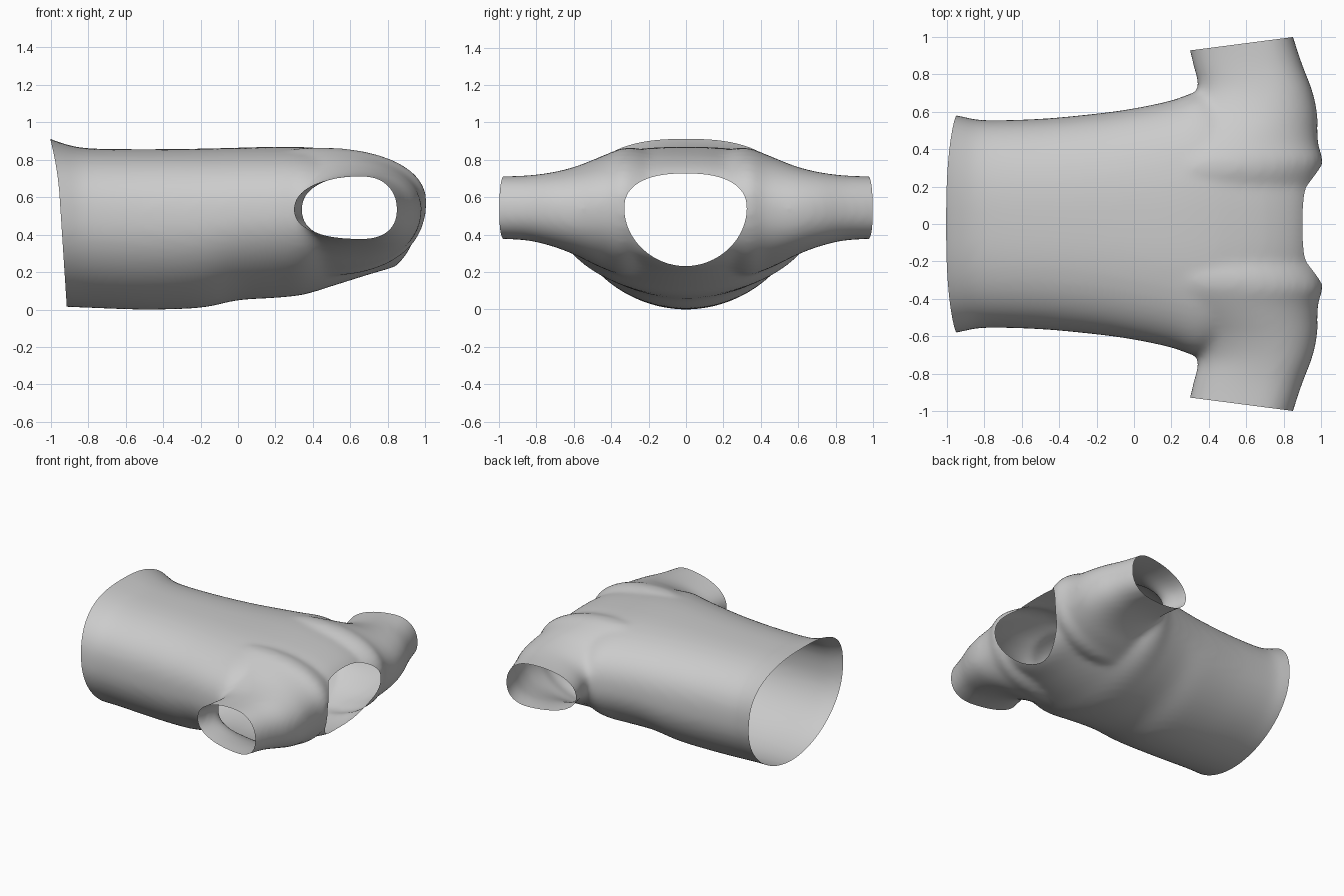
import bpy, bmesh, math
from mathutils import Vector

if "Cube" in bpy.data.objects:
    bpy.data.objects.remove(bpy.data.objects["Cube"])

SIDES = 64


def oval(a0, a1, b0, b1, a_mid, b_mid, p_low, p_high):
    """Rounded closed outline between two pairs of limits, widest at the mids."""
    ca, cb = a0 + (a1 - a0) * a_mid, b0 + (b1 - b0) * b_mid
    pts = []
    for i in range(SIDES):
        t = math.tau * i / SIDES
        c, s = math.cos(t), math.sin(t)
        power = p_high if s > 0 else p_low
        u = math.copysign(abs(c) ** (2 / power), c)
        v = math.copysign(abs(s) ** (2 / power), s)
        pts.append((ca + u * (a1 - ca if u > 0 else ca - a0),
                    cb + v * (b1 - cb if v > 0 else cb - b0)))
    return pts


def spline(keys, steps=4):
    """Smoothly resample a list of stations."""
    out = []
    for i in range(len(keys) - 1):
        quad = [keys[max(i - 1, 0)], keys[i], keys[i + 1], keys[min(i + 2, len(keys) - 1)]]
        for s in range(steps):
            t = s / steps
            out.append([b + t * ((c - a) / 2 + t * ((a - 2.5 * b + 2 * c - d / 2)
                        + t * (1.5 * (b - c) + (d - a) / 2))) for a, b, c, d in zip(*quad)])
    return out + [list(keys[-1])]


def loft(bm, rings):
    """Skin closed rings and cap both ends."""
    loops = [[bm.verts.new(p) for p in ring] for ring in rings]
    for lo, hi in zip(loops, loops[1:]):
        for i in range(SIDES):
            j = (i + 1) % SIDES
            bm.faces.new((lo[i], lo[j], hi[j], hi[i]))
    bm.faces.new(loops[0])
    bm.faces.new(loops[-1])


def make_object(name, bm):
    bmesh.ops.recalc_face_normals(bm, faces=bm.faces[:])
    mesh = bpy.data.meshes.new(name)
    bm.to_mesh(mesh)
    bm.free()
    obj = bpy.data.objects.new(name, mesh)
    bpy.context.collection.objects.link(obj)
    return obj


# Torso stations: x, half width, underside z, top z
torso = [(-1.12, .60, .03, .96), (-1.0, .59, .02, .925), (-.92, .575, .015, .89),
         (-.8, .555, .01, .862), (-.5, .562, 0, .857), (-.2, .59, .01, .86),
         (0, .618, .05, .865), (.2, .66, .063, .87), (.35, .705, .08, .868),
         (.5, .65, .125, .856), (.7, .56, .188, .822), (.85, .47, .235, .765),
         (.93, .40, .30, .70), (.98, .31, .4, .65)]

# Shoulder and sleeve stations: y, x limits, z limits, widest z and x as fractions
arm = [(.12, 0, .96, .24, .80, .45, .55), (.25, -.05, .99, .19, .86, .45, .57),
       (.34, -.02, 1.008, .18, .862, .46, .59), (.42, .05, .985, .21, .833, .48, .57),
       (.5, .14, .98, .245, .80, .52, .54), (.6, .26, .978, .295, .762, .56, .51),
       (.72, .34, .95, .34, .733, .6, .5), (.85, .315, .90, .370, .717, .64, .48),
       (1.0, .28, .85, .378, .712, .67, .47), (1.12, .26, .81, .38, .71, .67, .47)]

bm = bmesh.new()
loft(bm, [[(x, y, z) for y, z in oval(-w, w, lo, hi, .5, .54, 1.95, 2.55)]
          for x, w, lo, hi in spline(torso)])
for side in (-1, 1):
    loft(bm, [[(x, side * y, z) for x, z in oval(x0, x1, lo, hi, a_mid, b_mid, 2.3, 2.15)]
              for y, x0, x1, lo, hi, a_mid, b_mid in spline(arm)])
shirt = make_object("shirt", bm)

# Neck cutter
NECK_X = .72
neck = oval(-.33, .325, .232, .728, .5, .62, 1.95, 2.4)
bm = bmesh.new()
loft(bm, [[(x, y, z) for y, z in neck] for x in (NECK_X, 1.3)])
cutter = make_object("neck_cutter", bm)
cutter.hide_render = True
cutter.hide_viewport = True

# Fuse the parts into one soft cloth surface, then cut the neck
fuse = shirt.modifiers.new("fuse", "REMESH")
fuse.mode = "VOXEL"
fuse.voxel_size = .02
soften = shirt.modifiers.new("soften", "SMOOTH")
soften.factor = .5
soften.iterations = 14
cut = shirt.modifiers.new("neck", "BOOLEAN")
cut.operation = "DIFFERENCE"
cut.solver = "EXACT"
cut.object = cutter
graph = bpy.context.evaluated_depsgraph_get()
cloth = bpy.data.meshes.new_from_object(shirt.evaluated_get(graph))
shirt.modifiers.clear()
shirt.data = cloth
bpy.data.objects.remove(cutter)


def in_neck(p):
    """True inside the neck outline, seen along x."""
    inside = False
    for (y0, z0), (y1, z1) in zip(neck, neck[1:] + neck[:1]):
        if (z0 > p.z) != (z1 > p.z) and p.y < y0 + (p.z - z0) * (y1 - y0) / (z1 - z0):
            inside = not inside
    return inside


def near_rim(p):
    """True on the cutter wall left behind by the boolean."""
    for (y0, z0), (y1, z1) in zip(neck, neck[1:] + neck[:1]):
        a, b, q = Vector((y0, z0)), Vector((y1, z1)), Vector((p.y, p.z))
        d = b - a
        t = max(0, min(1, (q - a).dot(d) / d.length_squared))
        if (a + d * t - q).length < 1e-4:
            return True
    return False


bm = bmesh.new()
bm.from_mesh(cloth)
# Open the neck
waste = []
for f in bm.faces:
    c = f.calc_center_median()
    if c.x > NECK_X - .01 and (in_neck(c) or all(near_rim(v.co) for v in f.verts)):
        waste.append(f)
bmesh.ops.delete(bm, geom=waste, context="FACES")
# Open the hem and both sleeves
cuts = [((-.946, 0, .5), (-1, 0, -.065))]
cuts += [((.3, s * .927, .5), (-.13, s, 0)) for s in (-1, 1)]
for point, normal in cuts:
    bmesh.ops.bisect_plane(bm, geom=bm.verts[:] + bm.edges[:] + bm.faces[:],
                           plane_co=point, plane_no=normal, clear_outer=True)
# Let the hem sweep out at the middle of the back
for v in bm.verts:
    reach = max(0, min(1, (-.75 - v.co.x) / .2))
    rise = max(0, (v.co.z - .6) / .3) ** 2
    v.co.x -= .028 * reach * rise
low = min(v.co.z for v in bm.verts)
for v in bm.verts:
    v.co.z -= low
bm.to_mesh(cloth)
bm.free()

bpy.context.view_layer.objects.active = shirt
shirt.select_set(True)
bpy.ops.object.shade_smooth_by_angle(angle=math.radians(60))
